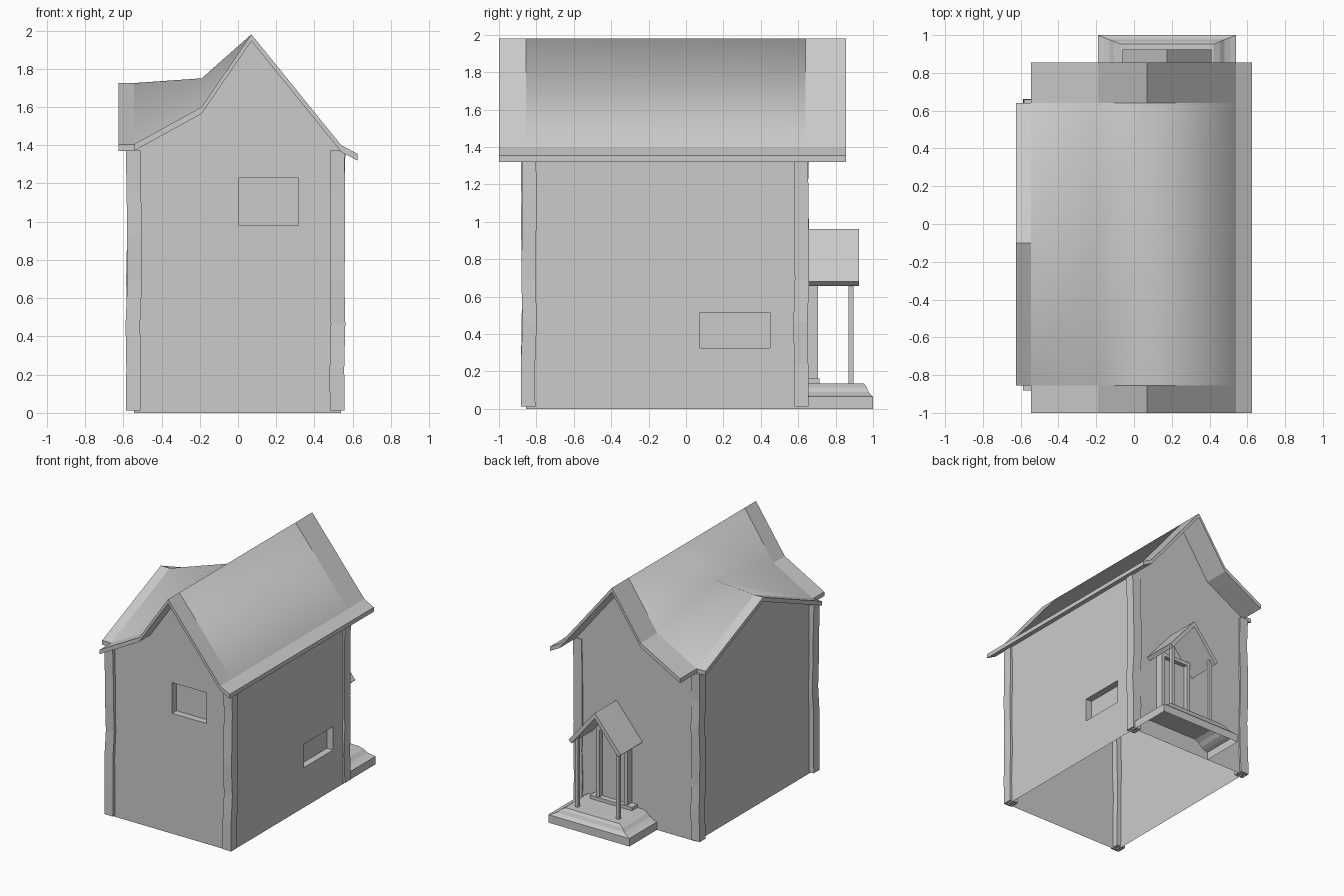
import bpy, bmesh, random
from mathutils import Vector

if "Cube" in bpy.data.objects:
    bpy.data.objects.remove(bpy.data.objects["Cube"])

random.seed(4)


def make(name, bm):
    bmesh.ops.recalc_face_normals(bm, faces=bm.faces)
    me = bpy.data.meshes.new(name)
    bm.to_mesh(me)
    bm.free()
    ob = bpy.data.objects.new(name, me)
    bpy.context.collection.objects.link(ob)
    return ob


def loft(name, rings, start=True, end=True):
    """Skin closed rings of equal length, with optional end caps."""
    bm = bmesh.new()
    vs = [[bm.verts.new(p) for p in r] for r in rings]
    n = len(vs[0])
    for a, b in zip(vs, vs[1:]):
        for i in range(n):
            j = (i + 1) % n
            bm.faces.new((a[i], a[j], b[j], b[i]))
    if start:
        bm.faces.new(vs[0][::-1])
    if end:
        bm.faces.new(vs[-1])
    return make(name, bm)


def rect(x0, x1, y0, y1, z):
    return [(x0, y0, z), (x1, y0, z), (x1, y1, z), (x0, y1, z)]


def box(name, x0, x1, y0, y1, z0, z1):
    return loft(name, [rect(x0, x1, y0, y1, z0), rect(x0, x1, y0, y1, z1)])


# House walls: gabled ends, plus a side gable peaking halfway along the left wall
def wall_ring(y, left, mid):
    return [(-0.545, y, 0), (0.54, y, 0), (0.54, y, 1.375),
            (0.07, y, 1.945), (-0.19, y, mid), (-0.545, y, left)]


walls = loft("walls", [wall_ring(-0.855, 1.37, 1.565),
                       wall_ring(-0.1, 1.695, 1.715),
                       wall_ring(0.645, 1.37, 1.565)])

# Recessed windows
for cutter in (box("front_window_cutter", 0.005, 0.315, -0.95, -0.80, 0.98, 1.23),
               box("side_window_cutter", 0.485, 0.65, 0.075, 0.45, 0.325, 0.515)):
    cutter.hide_render = True
    mod = walls.modifiers.new("window", 'BOOLEAN')
    mod.object = cutter
    mod.solver = 'EXACT'
    bpy.context.view_layer.objects.active = walls
    bpy.ops.object.modifier_apply(modifier=mod.name)
    bpy.data.objects.remove(cutter)

# Open the shell below and under the roof
bm = bmesh.new()
bm.from_mesh(walls.data)
gone = [f for f in bm.faces if f.calc_center_median().z < 0.001
        or (f.normal.z > 0.2 and f.calc_center_median().z > 1.36)]
bmesh.ops.delete(bm, geom=gone, context='FACES')
bm.to_mesh(walls.data)
bm.free()

# Main roof: grid of points, with flat overhangs around a smooth middle
xs = [-0.625, -0.545, -0.19, 0.07, 0.54, 0.625]
ys = [-1.0, -0.855, -0.1, 0.64, 0.855]
low = [1.405, 1.405, 1.60, 1.98, 1.40, 1.355]
peak = [1.725, 1.725, 1.75, 1.98, 1.40, 1.355]
bm = bmesh.new()
grid = [[bm.verts.new((x, y, z)) for x, z in zip(xs, peak if r == 2 else low)]
        for r, y in enumerate(ys)]
for r in range(4):
    for c in range(5):
        if c == 0 and r in (0, 3):
            continue
        f = bm.faces.new((grid[r][c], grid[r][c + 1], grid[r + 1][c + 1], grid[r + 1][c]))
        f.smooth = r in (1, 2) and 1 <= c <= 3
bmesh.ops.delete(bm, geom=[v for v in bm.verts if not v.link_faces], context='VERTS')
top = list(bm.faces)
under = bmesh.ops.duplicate(bm, geom=top)
vmap = under["vert_map"]
edges = [e for f in top for e in f.edges if len(e.link_faces) == 1]
for e in edges:
    a, b = e.verts
    bm.faces.new((a, b, vmap[b], vmap[a]))
for f in under["geom"]:
    if isinstance(f, bmesh.types.BMFace):
        f.smooth = False
    elif isinstance(f, bmesh.types.BMVert):
        f.co.z -= 0.035
make("roof", bm)

# Rough-hewn corner posts
for side, x0, x1 in (("left", -0.583, -0.507), ("right", 0.48, 0.556)):
    for end, y0, y1 in (("front", -0.878, -0.802), ("back", 0.58, 0.656)):
        rings = []
        for i in range(7):
            dx, dy = (random.uniform(-0.006, 0.006) for _ in range(2))
            rings.append(rect(x0 + dx, x1 + dx, y0 + dy, y1 + dy, 0.012 + i * 1.36 / 6))
        loft(f"{end}_{side}_post", rings)

# Porch base: flared plinth, open underneath
CX = 0.175
profile = [(0, 0), (0, 0.065), (0.03, 0.075), (0.06, 0.09), (0.085, 0.115), (0.12, 0.135)]
loft("porch_base", [rect(CX - 0.365 + d, CX + 0.365 - d, 0.645, 1.0 - d * 0.4, z)
                    for d, z in profile], start=False)
box("threshold", CX - 0.19, CX + 0.19, 0.645, 0.715, 0.135, 0.162)

# Porch roof: thin gable
def porch_ring(y):
    pts = [(-0.235, 0.68), (0, 0.96), (0.235, 0.68), (0.21, 0.657), (0, 0.915), (-0.21, 0.657)]
    return [(CX + x, y, z) for x, z in pts]


loft("porch_roof", [porch_ring(0.645), porch_ring(0.925)])

# Porch posts, door frame and door
for s, side in ((-1, "left"), (1, "right")):
    x = CX + s * 0.185
    box(f"porch_{side}_post", x - 0.013, x + 0.013, 0.868, 0.896, 0.13, 0.70)
    x = CX + s * 0.125
    box(f"door_{side}_jamb", x - 0.015, x + 0.015, 0.645, 0.705, 0.162, 0.74)
box("door_lintel", CX - 0.14, CX + 0.14, 0.645, 0.705, 0.71, 0.74)
box("door", CX - 0.11, CX + 0.11, 0.645, 0.67, 0.162, 0.71)
